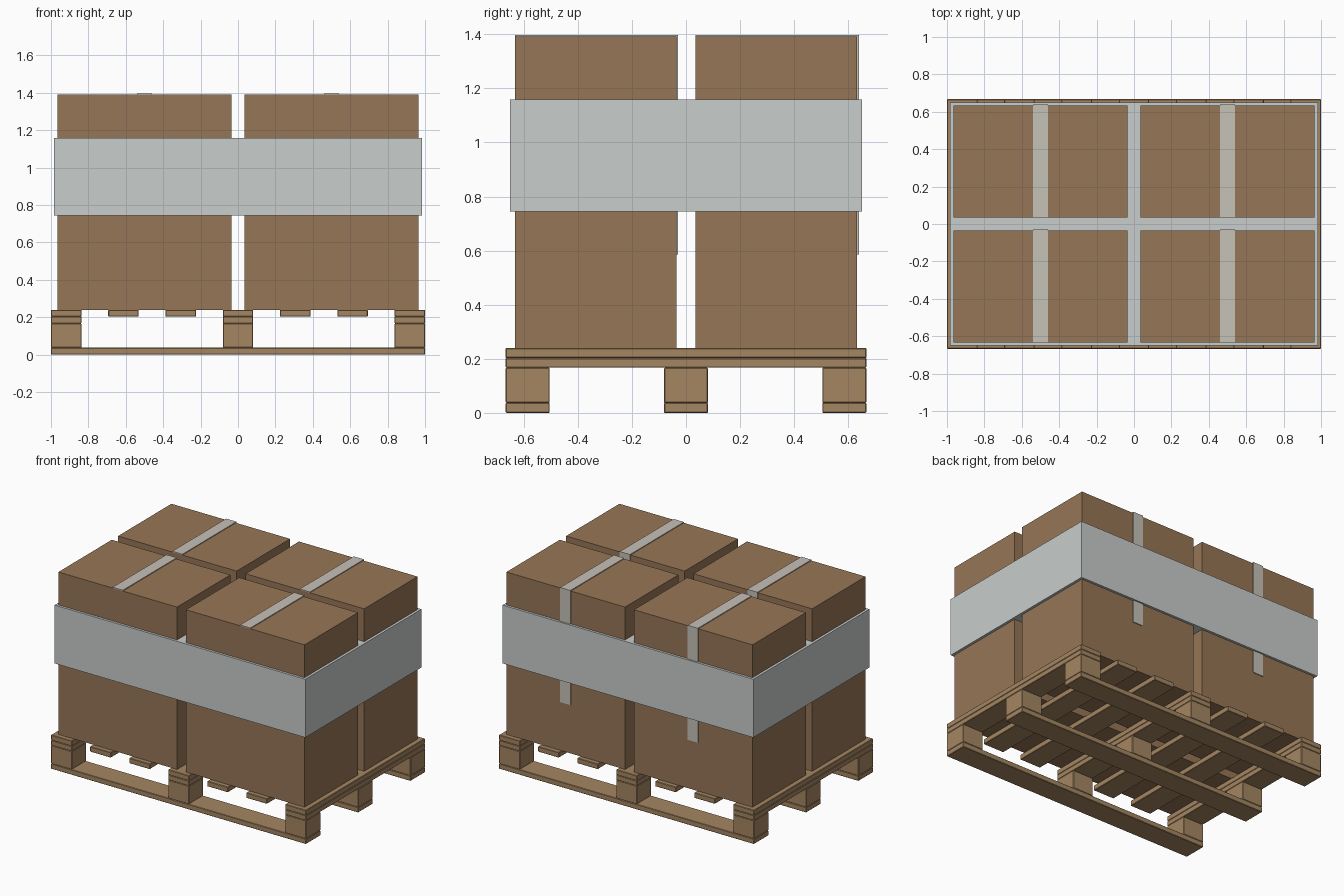
import bpy
import bmesh

if "Cube" in bpy.data.objects:
    bpy.data.objects.remove(bpy.data.objects["Cube"])


def material(name, rgb):
    m = bpy.data.materials.new(name)
    m.diffuse_color = (*rgb, 1)
    m.use_nodes = True
    m.node_tree.nodes["Principled BSDF"].inputs["Base Color"].default_value = m.diffuse_color
    return m


WOOD = material("wood", (0.376, 0.238, 0.122))
CARD = material("cardboard", (0.305, 0.181, 0.093))
TAPE = material("tape", (0.565, 0.539, 0.479))
WRAP = material("wrap", (0.577, 0.610, 0.597))


def block(name, x, y, z, mat, bevel=0):
    """Box from (min, max) ranges on each axis."""
    bm = bmesh.new()
    bmesh.ops.create_cube(bm, size=1)
    for v in bm.verts:
        v.co = [r[0] if c < 0 else r[1] for c, r in zip(v.co, (x, y, z))]
    me = bpy.data.meshes.new(name)
    bm.to_mesh(me)
    bm.free()
    me.materials.append(mat)
    ob = bpy.data.objects.new(name, me)
    bpy.context.collection.objects.link(ob)
    if bevel:
        mod = ob.modifiers.new("soft_edges", "BEVEL")
        mod.width = bevel
        mod.segments = 1
    return ob


def span(centre, width):
    return (centre - width / 2, centre + width / 2)


# Pallet: runners, blocks, stringers and deck slats
W, B = 0.163, 0.003
HX, HY = 1.0, 0.667
Z = (0, 0.037, 0.167, 0.203, 0.24)
xs = [i * (HX - W / 2) for i in (-1, 0, 1)]
ys = [i * (HY - W / 2) for i in (-1, 0, 1)]
for y in ys:
    block("bottom_runner", (-HX, HX), span(y, W), Z[0:2], WOOD, B)
    for x in xs:
        block("pallet_block", span(x, W), span(y, W), Z[1:3], WOOD, B)
for x in xs:
    block("stringer_board", span(x, W), (-HY, HY), Z[2:4], WOOD, B)
for i in range(-3, 4):
    x = i * (HX - W / 2) / 3
    block("deck_slat", span(x, W), (-HY, HY), Z[3:5], WOOD, B)

# Four tall cartons, each taped over the top and down the back
TOP, T = 1.391, 0.006
for cx in (-0.5, 0.5):
    for cy in (-0.334, 0.334):
        y0, y1 = span(cy, 0.598)
        block("carton", span(cx, 0.93), (y0, y1), (Z[4], TOP), CARD)
        block("tape_top", span(cx, 0.08), (y0, y1 + T), (TOP, TOP + T), TAPE)
        block("tape_back", span(cx, 0.08), (y1, y1 + T), (0.585, TOP), TAPE)

# Wrap band around the load, closed across the gaps
block("wrap_band", (-0.983, 0.983), (-0.65, 0.65), (0.745, 1.158), WRAP)
